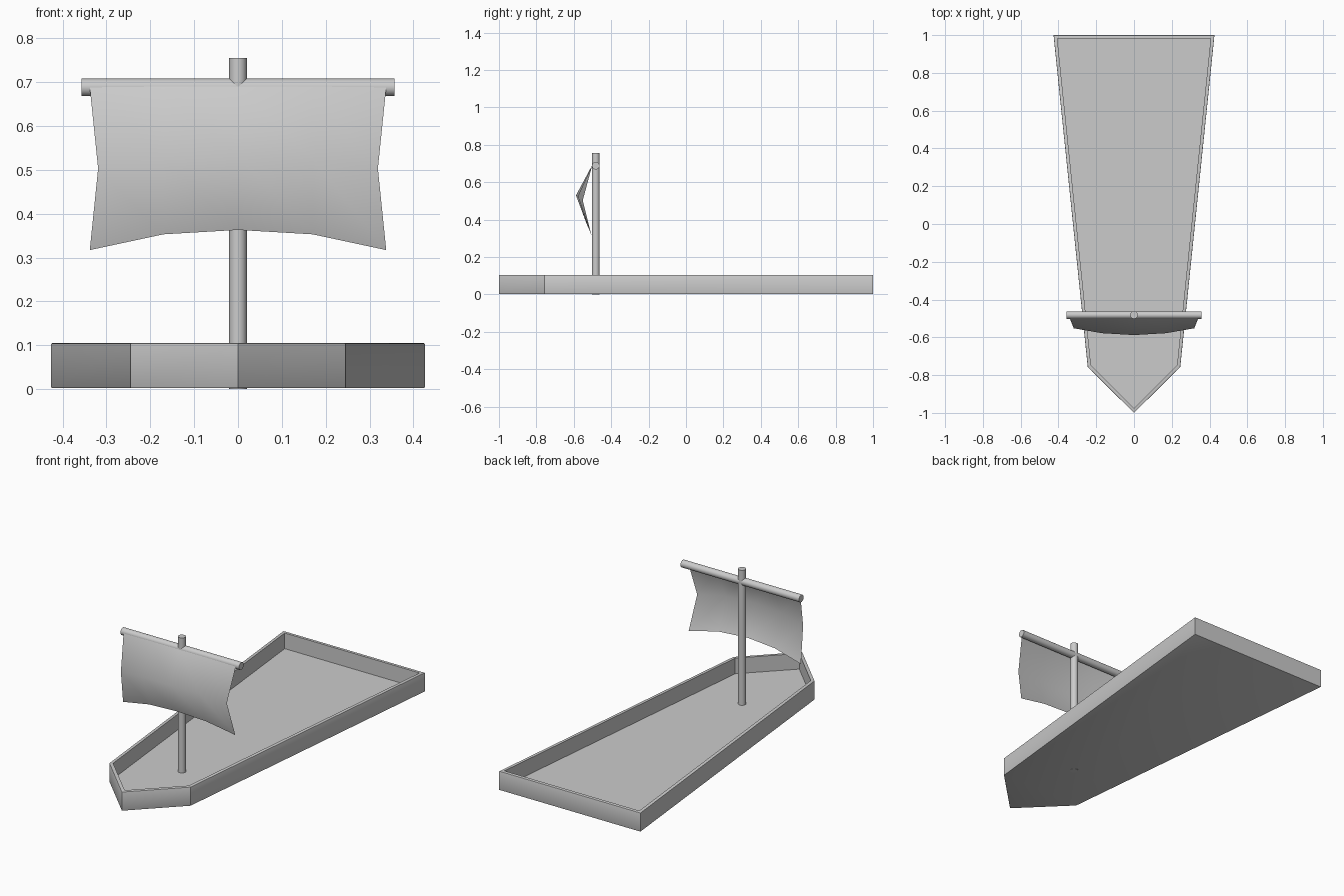
import bpy, bmesh, math
from mathutils import Vector

if "Cube" in bpy.data.objects:
    bpy.data.objects.remove(bpy.data.objects["Cube"])

MAST_Y = -0.482


def make_object(name, bm, angle=30):
    bmesh.ops.recalc_face_normals(bm, faces=bm.faces)
    mesh = bpy.data.meshes.new(name)
    bm.to_mesh(mesh)
    bm.free()
    obj = bpy.data.objects.new(name, mesh)
    bpy.context.collection.objects.link(obj)
    bpy.ops.object.select_all(action='DESELECT')
    obj.select_set(True)
    bpy.context.view_layer.objects.active = obj
    bpy.ops.object.shade_smooth_by_angle(angle=math.radians(angle))
    return obj


def rod(name, start, end, radius, sides=24):
    a, b = Vector(start), Vector(end)
    bpy.ops.mesh.primitive_cylinder_add(vertices=sides, radius=radius,
                                        depth=(b - a).length, location=(a + b) / 2)
    obj = bpy.context.object
    obj.name = name
    obj.rotation_euler = (b - a).to_track_quat('Z', 'Y').to_euler()
    bpy.ops.object.shade_smooth_by_angle(angle=math.radians(30))
    return obj


# Hull: pointed tray with a thin rim and a recessed deck
half = [(0, -1), (0.245, -0.757), (0.426, 1)]
outline = half + [(-x, y) for x, y in reversed(half[1:])]
bm = bmesh.new()
bottom = bm.faces.new([bm.verts.new((x, y, 0.002)) for x, y in outline])
ext = bmesh.ops.extrude_face_region(bm, geom=[bottom], use_keep_orig=True)
bmesh.ops.translate(bm, vec=(0, 0, 0.103),
                    verts=[g for g in ext['geom'] if isinstance(g, bmesh.types.BMVert)])
bmesh.ops.recalc_face_normals(bm, faces=bm.faces)
top = max(bm.faces, key=lambda f: f.calc_center_median().z)
outer_edges = list(top.edges) + list(bottom.edges)
bmesh.ops.inset_region(bm, faces=[top], thickness=0.018, use_even_offset=True)
deck = bmesh.ops.extrude_discrete_faces(bm, faces=[top])['faces'][0]
bmesh.ops.translate(bm, vec=(0, 0, -0.085), verts=deck.verts)
bmesh.ops.bevel(bm, geom=outer_edges, offset=0.003, segments=2, profile=0.5,
                affect='EDGES')
make_object("hull", bm)

# Mast and crossbar
rod("mast", (0, MAST_Y, 0), (0, MAST_Y, 0.755), 0.02)
rod("crossbar", (-0.357, MAST_Y, 0.688), (0.357, MAST_Y, 0.688), 0.02)

# Sail: billowing sheet, half profile rows mirrored across x
rows = [
    [(0, -0.502, 0.69), (0.17, -0.502, 0.69), (0.338, -0.502, 0.688)],
    [(0, -0.588, 0.53), (0.17, -0.578, 0.525), (0.319, -0.552, 0.503)],
    [(0, -0.526, 0.363), (0.17, -0.52, 0.353), (0.338, -0.506, 0.317)],
]
bm = bmesh.new()
grid = [[bm.verts.new(p) for p in
         [(-x, y, z) for x, y, z in reversed(row[1:])] + row] for row in rows]
for upper, lower in zip(grid, grid[1:]):
    for i in range(4):
        bm.faces.new((upper[i], lower[i], lower[i + 1], upper[i + 1]))
make_object("sail", bm, 80)
